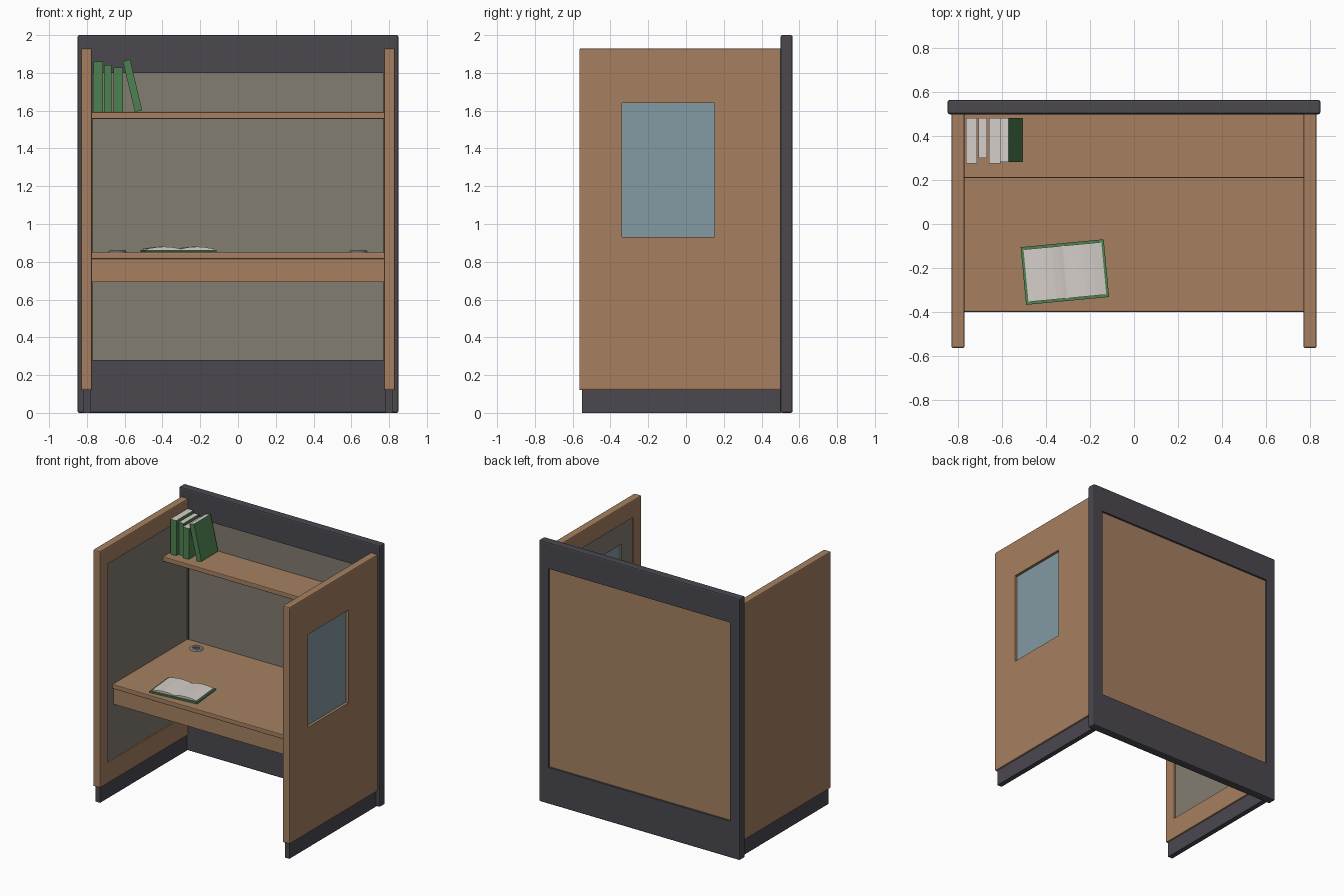
import bpy, bmesh, math
from mathutils import Matrix, Vector

if "Cube" in bpy.data.objects:
    bpy.data.objects.remove(bpy.data.objects["Cube"])


def material(name, rgb):
    m = bpy.data.materials.new(name)
    m.diffuse_color = (*rgb, 1)
    m.use_nodes = True
    m.node_tree.nodes["Principled BSDF"].inputs["Base Color"].default_value = m.diffuse_color
    return m


WOOD = material("wood", (0.38, 0.217, 0.12))
DARK = material("charcoal_trim", (0.069, 0.065, 0.078))
FELT = material("grey_felt", (0.226, 0.205, 0.165))
GLASS = material("blue_glass", (0.23, 0.32, 0.366))
GREEN = material("green_cover", (0.075, 0.225, 0.08))
PAPER = material("paper", (0.667, 0.62, 0.586))
METAL = material("grommet_grey", (0.45, 0.45, 0.45))


def finish(name, bm, *mats):
    bmesh.ops.recalc_face_normals(bm, faces=bm.faces)
    me = bpy.data.meshes.new(name)
    bm.to_mesh(me)
    bm.free()
    for m in mats:
        me.materials.append(m)
    ob = bpy.data.objects.new(name, me)
    bpy.context.collection.objects.link(ob)
    return ob


def box(name, mat, xs, ys, zs, bevel=0.0):
    """Box between two x, y and z limits, with an optional rounded edge."""
    bm = bmesh.new()
    bmesh.ops.create_cube(bm, size=1)
    for v in bm.verts:
        v.co = Vector([(a + b) / 2 + c * abs(b - a)
                       for c, (a, b) in zip(v.co, (xs, ys, zs))])
    if bevel:
        bmesh.ops.bevel(bm, geom=bm.edges[:], offset=bevel, segments=2,
                        profile=0.5, affect='EDGES')
    return finish(name, bm, mat)


def cutter(name, xs, ys, zs, mat=WOOD):
    ob = box(name, mat, xs, ys, zs)
    ob.hide_render = True
    ob.display_type = 'WIRE'
    return ob


def cut(ob, tool):
    mod = ob.modifiers.new("cut", 'BOOLEAN')
    mod.operation = 'DIFFERENCE'
    mod.solver = 'EXACT'
    mod.object = tool


PANEL_Z = (0.28, 1.80)

# back wall: dark frame, felt inside, wood outside
frame = box("back_frame", DARK, (-0.85, 0.85), (0.50, 0.565), (0, 2), 0.01)
cut(frame, cutter("back_cutter", (-0.77, 0.77), (0.4, 0.7), PANEL_Z, DARK))
box("back_felt", FELT, (-0.772, 0.772), (0.508, 0.53), (0.278, 1.802))
box("back_wood", WOOD, (-0.772, 0.772), (0.53, 0.55), (0.278, 1.802))

# side walls with felt lining and dark kick bases
window = cutter("window_cutter", (0.7, 0.9), (-0.34, 0.15), (0.93, 1.64))
for side, s in (("left", -1), ("right", 1)):
    wall = box(side + "_wall", WOOD, (s * 0.772, s * 0.832), (-0.565, 0.504),
               (0.12, 1.93), 0.008)
    cut(wall, cutter(side + "_lining_cutter", (s * 0.7, s * 0.79),
                     (-0.47, 0.6), PANEL_Z))
    felt = box(side + "_felt", FELT, (s * 0.782, s * 0.796), (-0.472, 0.503),
               (0.278, 1.802))
    box(side + "_kick_base", DARK, (s * 0.782, s * 0.82), (-0.55, 0.504),
        (0, 0.125))
    if s > 0:
        cut(wall, window)
        cut(felt, window)
box("window_glass", GLASS, (0.797, 0.811), (-0.342, 0.152), (0.928, 1.642))

# desk top, apron and shelf
box("desk_top", WOOD, (-0.784, 0.784), (-0.40, 0.509), (0.815, 0.85), 0.005)
box("desk_apron", WOOD, (-0.784, 0.784), (-0.387, -0.36), (0.693, 0.818))
box("shelf", WOOD, (-0.784, 0.784), (0.21, 0.509), (1.557, 1.593), 0.005)

# cable grommets: ring with a dark centre
for side, s in (("left", -1), ("right", 1)):
    bm = bmesh.new()
    profile = [(0.026, 0.846), (0.026, 0.858), (0.032, 0.863),
               (0.042, 0.861), (0.047, 0.854), (0.047, 0.846)]
    vs = [bm.verts.new((r, 0, z)) for r, z in profile]
    es = [bm.edges.new((a, b)) for a, b in zip(vs, vs[1:])]
    bmesh.ops.spin(bm, geom=vs + es, axis=(0, 0, 1), cent=(0, 0, 0),
                   angle=math.tau, steps=24, use_merge=True)
    bmesh.ops.remove_doubles(bm, verts=bm.verts, dist=1e-5)
    bmesh.ops.translate(bm, verts=bm.verts, vec=(s * 0.638, 0.41, 0))
    finish(side + "_grommet_ring", bm, METAL)
    bm = bmesh.new()
    bmesh.ops.create_cone(bm, cap_ends=True, segments=24, radius1=0.027,
                          radius2=0.027, depth=0.006,
                          matrix=Matrix.Translation((s * 0.638, 0.41, 0.850)))
    finish(side + "_grommet_hole", bm, DARK)

# shelved books: left x, thickness, height, near y, lean
books = [(-0.765, 0.050, 0.268, 0.275, 0), (-0.709, 0.038, 0.249, 0.300, 0),
         (-0.660, 0.051, 0.236, 0.275, 0), (-0.546, 0.040, 0.276, 0.283, 13.4)]
for i, (x, t, h, y, lean) in enumerate(books):
    ob = box(f"shelf_book_{i + 1}", GREEN, (0, t), (y, 0.484), (0, h))
    ob.data.materials.append(PAPER)
    for p in ob.data.polygons:  # paper shows on every side but covers and spine
        if abs(p.normal.z) > 0.5 or p.normal.y > 0.5:
            p.material_index = 1
    ob.location = (x, 0, 1.593)
    ob.rotation_euler.y = -math.radians(lean)

# open book lying on the desk
cover = box("open_book_cover", GREEN, (-0.19, 0.19), (-0.132, 0.132),
            (0, 0.012))
half = [(0, 0.017), (0.02, 0.022), (0.05, 0.027), (0.09, 0.029),
        (0.13, 0.026), (0.178, 0.018)]
outline = ([(-x, z) for x, z in reversed(half[1:])] + half
           + [(0.178, 0.010), (-0.178, 0.010)])
bm = bmesh.new()
face = bm.faces.new([bm.verts.new((x, -0.12, z)) for x, z in outline])
ext = bmesh.ops.extrude_face_region(bm, geom=[face])
bmesh.ops.translate(bm, vec=(0, 0.24, 0),
                    verts=[g for g in ext["geom"]
                           if isinstance(g, bmesh.types.BMVert)])
pages = finish("open_book_pages", bm, PAPER)
for ob in (cover, pages):
    ob.location = (-0.315, -0.219, 0.851)
    ob.rotation_euler.z = math.radians(5.4)
